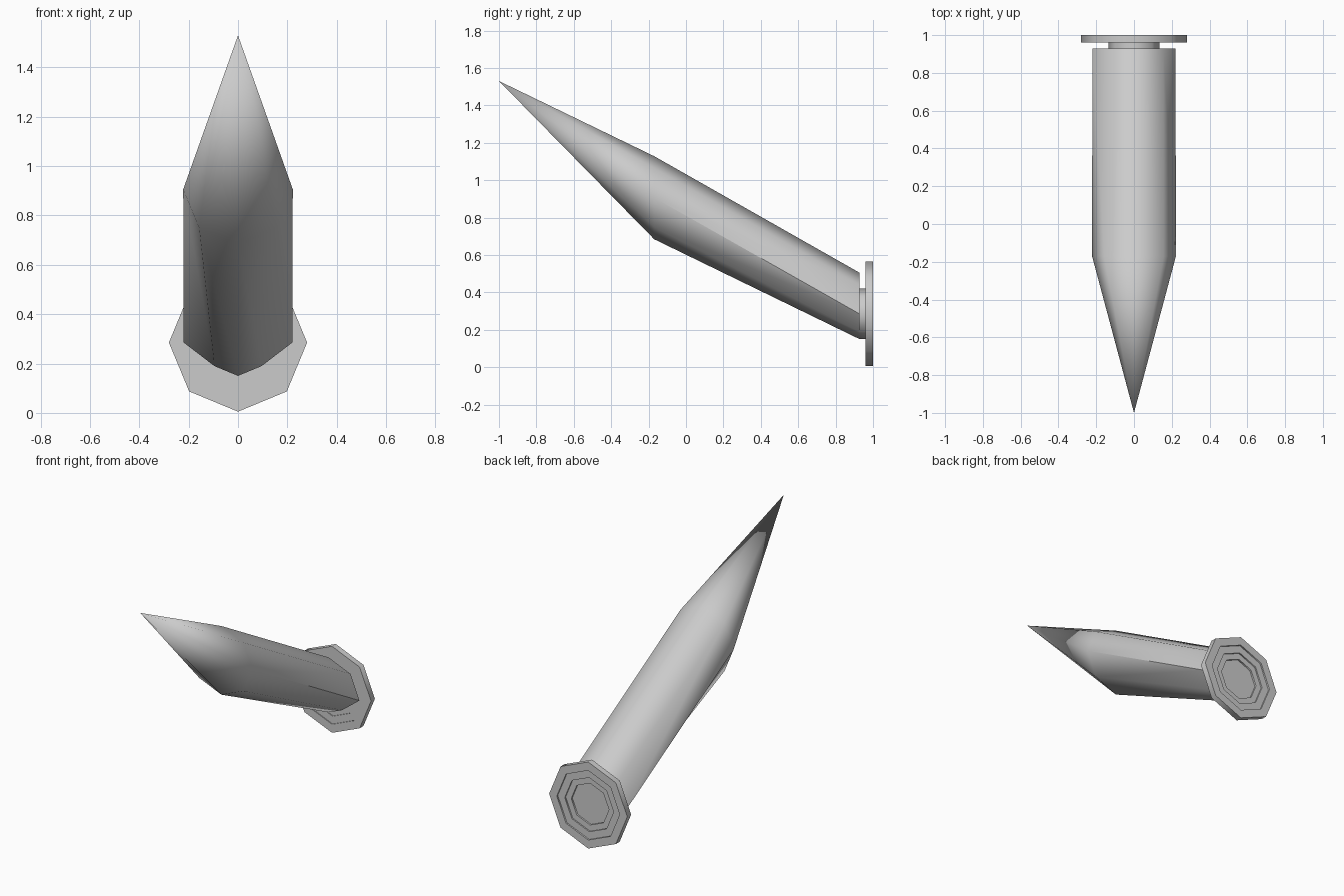
import bpy, bmesh
from math import sin, cos, pi

if "Cube" in bpy.data.objects:
    bpy.data.objects.remove(bpy.data.objects["Cube"])

SIDES = 8
BASE_Z = 0.285


def ring(bm, r, y, zc):
    """Upright octagon with corners on the axes."""
    return [bm.verts.new((r * cos(2 * pi * i / SIDES), y,
                          zc + r * sin(2 * pi * i / SIDES))) for i in range(SIDES)]


def bridge(bm, a, b):
    for i in range(SIDES):
        j = (i + 1) % SIDES
        bm.faces.new((a[i], a[j], b[j], b[i]))


bm = bmesh.new()

# pointed shaft: tip, shoulder, slanting end
tip = bm.verts.new((0, -1, 1.53))
shoulder = ring(bm, 0.222, -0.17, 0.906)
end = ring(bm, 0.22, 0.928, BASE_Z)
for i in range(SIDES):
    bm.faces.new((tip, shoulder[i], shoulder[(i + 1) % SIDES]))
bridge(bm, shoulder, end)

# neck and stepped flange: (radius, y), front to back
profile = [(0.135, 0.928), (0.135, 0.973), (0.175, 0.973), (0.175, 0.967),
           (0.225, 0.967), (0.225, 0.961), (0.28, 0.961), (0.28, 1.0),
           (0.225, 1.0), (0.225, 0.99), (0.175, 0.99), (0.175, 0.981),
           (0.135, 0.981), (0.135, 0.97)]
prev = end
for n, (r, y) in enumerate(profile):
    cur = ring(bm, r, y, BASE_Z)
    if n == 0:
        # underside of the shaft end is pulled up to meet the neck
        for i in (5, 6, 7):
            end[i].co = cur[i].co
    bridge(bm, prev, cur)
    prev = cur
bm.faces.new(prev)

bmesh.ops.remove_doubles(bm, verts=bm.verts[:], dist=0.0005)
bmesh.ops.recalc_face_normals(bm, faces=bm.faces[:])
mesh = bpy.data.meshes.new("wall_spike")
bm.to_mesh(mesh)
bm.free()
obj = bpy.data.objects.new("wall_spike", mesh)
bpy.context.collection.objects.link(obj)

# smooth around the sides, crisp at the steps
bpy.context.view_layer.objects.active = obj
obj.select_set(True)
bpy.ops.object.shade_smooth_by_angle(angle=1.05)
